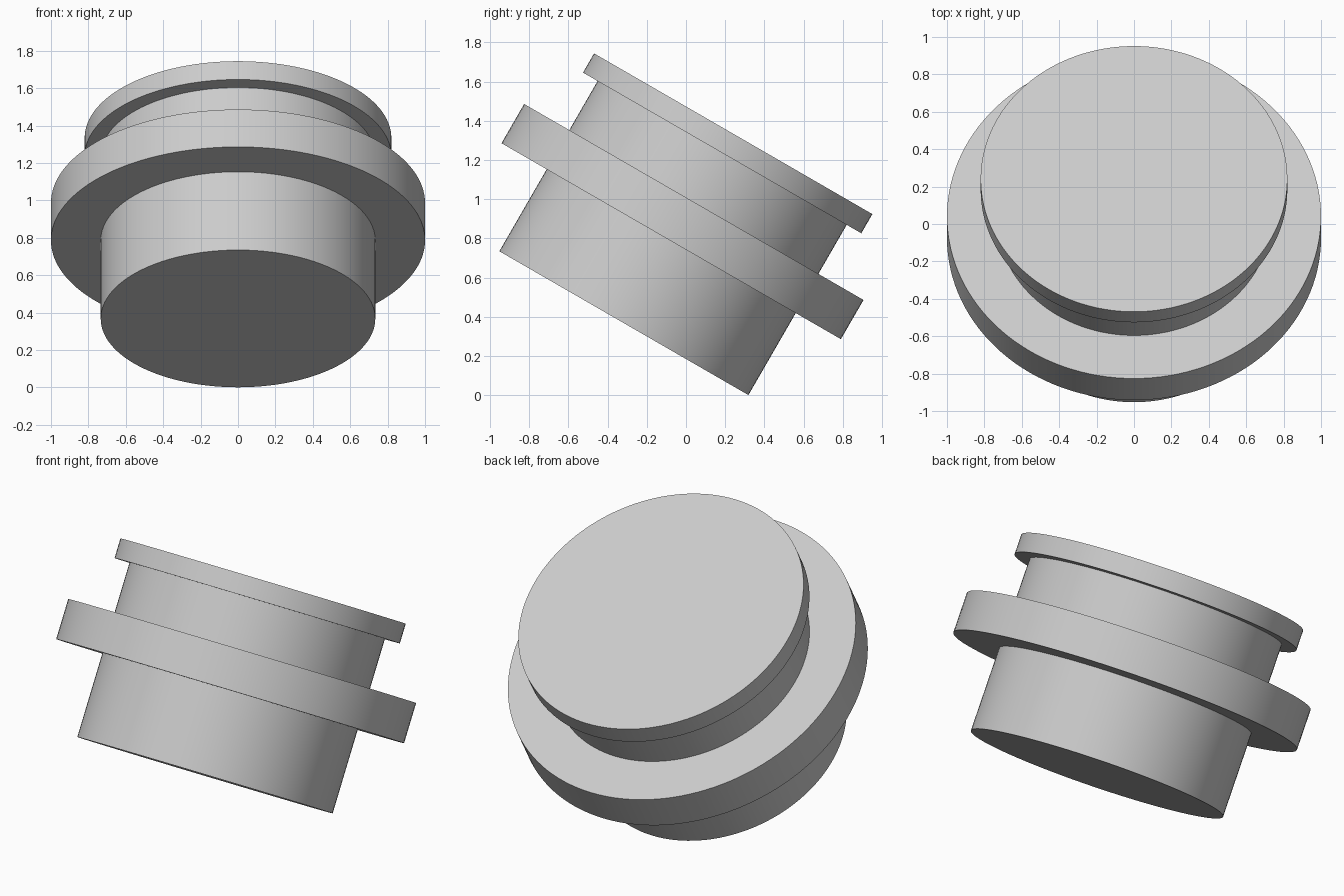
import bpy
import math
from mathutils import Matrix, Vector

cube = bpy.data.objects.get("Cube")
if cube:
    bpy.data.objects.remove(cube, do_unlink=True)

grey = bpy.data.materials.new("light grey")
grey.use_nodes = True
colour = (0.6, 0.6, 0.6, 1)
grey.diffuse_color = colour
grey.node_tree.nodes["Principled BSDF"].inputs["Base Color"].default_value = colour

# The whole stack leans back about the x axis
TILT = Matrix.Rotation(math.radians(-30), 4, "X")
BASE = Vector((0, -0.317, 0.3675))


def disc(name, radius, low, high):
    """Cylinder between two heights along the tilted axis."""
    centre = BASE + TILT @ Vector((0, 0, (low + high) / 2))
    bpy.ops.mesh.primitive_cylinder_add(vertices=128, radius=radius, depth=high - low)
    obj = bpy.context.object
    obj.name = name
    obj.matrix_world = Matrix.Translation(centre) @ TILT
    obj.data.materials.append(grey)
    bpy.ops.object.shade_smooth_by_angle(angle=math.radians(30))
    return obj


# Plug body, wide flange and thin top cap
disc("plug_body", 0.734, 0, 1.04)
disc("flange", 1.0, 0.483, 0.714)
disc("top_cap", 0.82, 1.003, 1.116)
